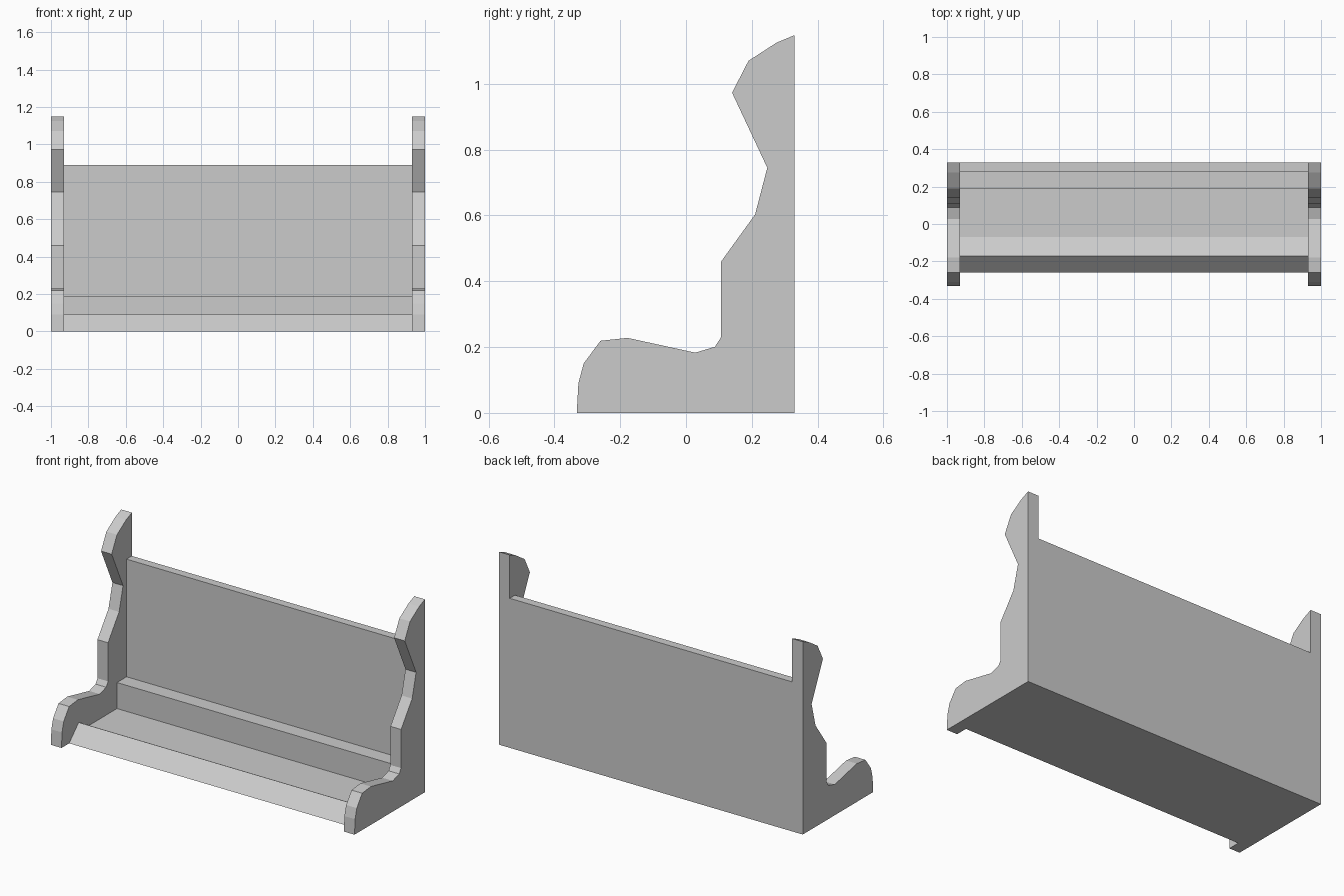
import bpy
import bmesh

cube = bpy.data.objects.get("Cube")
if cube:
    bpy.data.objects.remove(cube, do_unlink=True)

grey = bpy.data.materials.new("plain_grey")
grey.use_nodes = True
colour = (0.6, 0.6, 0.6, 1)
grey.diffuse_color = colour
grey.node_tree.nodes["Principled BSDF"].inputs["Base Color"].default_value = colour


def extrude_profile(name, profile, x0, x1):
    """Solid made by sweeping a (y, z) profile along x."""
    bm = bmesh.new()
    face = bm.faces.new([bm.verts.new((x0, y, z)) for y, z in profile])
    swept = bmesh.ops.extrude_face_region(bm, geom=[face])["geom"]
    verts = [v for v in swept if isinstance(v, bmesh.types.BMVert)]
    bmesh.ops.translate(bm, verts=verts, vec=(x1 - x0, 0, 0))
    bmesh.ops.recalc_face_normals(bm, faces=bm.faces)
    mesh = bpy.data.meshes.new(name)
    bm.to_mesh(mesh)
    bm.free()
    mesh.materials.append(grey)
    obj = bpy.data.objects.new(name, mesh)
    bpy.context.collection.objects.link(obj)
    return obj


HALF, INNER, BACK = 1.0, 0.93, 0.33

# Scrolled end panel outline, from the base round to the front toe
end_outline = [
    (-0.332, 0), (BACK, 0), (BACK, 1.148), (0.275, 1.125), (0.19, 1.07),
    (0.14, 0.973), (0.247, 0.745), (0.21, 0.603), (0.106, 0.459),
    (0.106, 0.229), (0.088, 0.201), (0.028, 0.183), (-0.178, 0.228),
    (-0.26, 0.219), (-0.311, 0.15), (-0.327, 0.09),
]
extrude_profile("left_end_panel", end_outline, INNER, HALF)
extrude_profile("right_end_panel", end_outline, -HALF, -INNER)

# Back board, and the tray with its rear step and raised front lip
extrude_profile("back_board", [(0.28, 0), (BACK, 0), (BACK, 0.89), (0.28, 0.89)],
                -INNER, INNER)
tray_outline = [
    (-0.26, 0), (0.28, 0), (0.28, 0.19), (0.19, 0.19),
    (0.19, 0.035), (-0.07, 0.035), (-0.17, 0.09),
]
extrude_profile("tray", tray_outline, -INNER, INNER)
